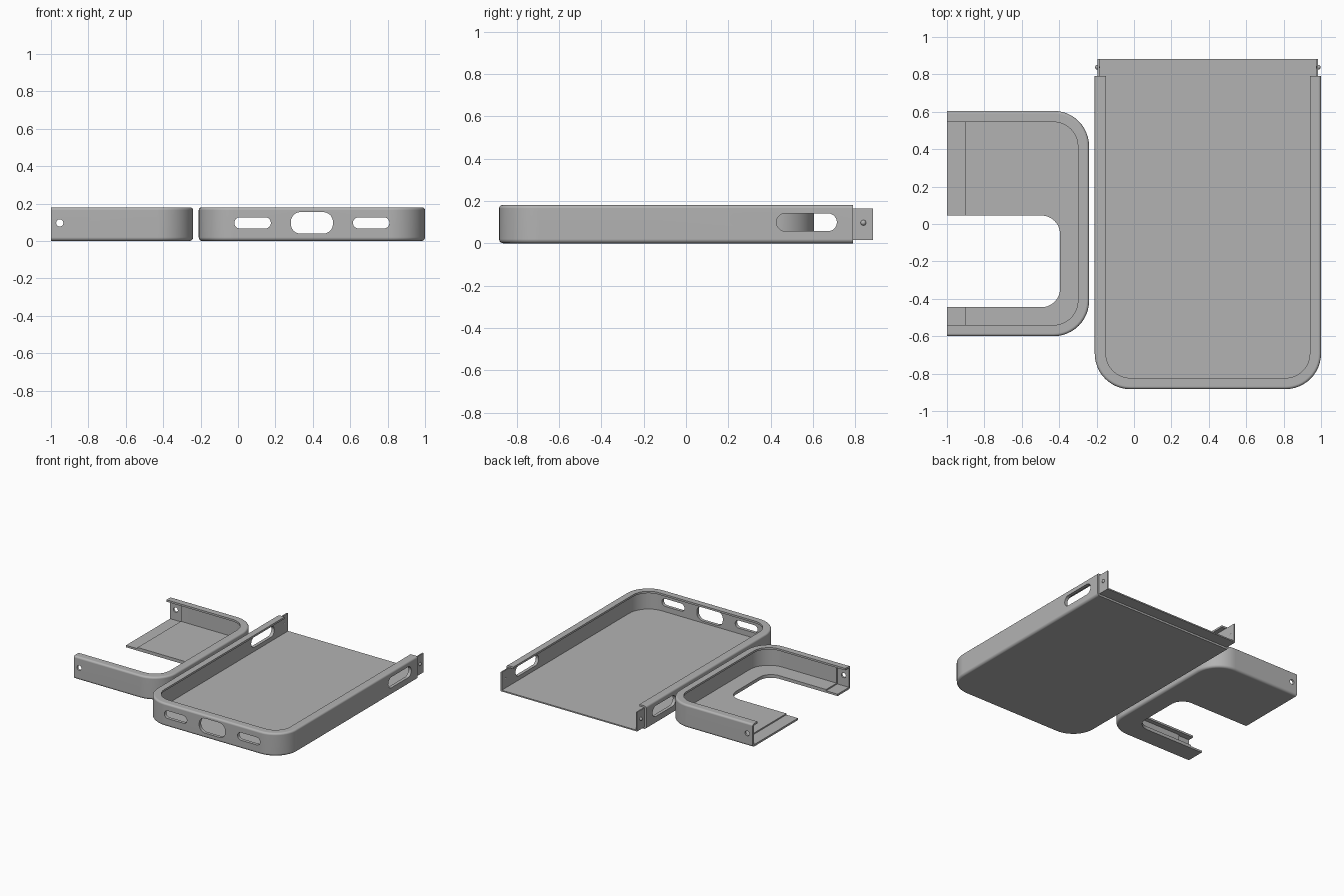
import bpy, bmesh
from math import pi, cos, sin
from mathutils import Matrix

cube = bpy.data.objects.get("Cube")
if cube:
    bpy.data.objects.remove(cube)

HEIGHT, RADIUS = 0.18, 0.19
FLOOR, STEP, LIP_UNDER, WALL, LIP = 0.025, 0.015, 0.165, 0.025, 0.06

grey = bpy.data.materials.new("plain grey")
grey.use_nodes = True
grey.diffuse_color = (0.45, 0.45, 0.45, 1)
grey.node_tree.nodes["Principled BSDF"].inputs["Base Color"].default_value = (0.45, 0.45, 0.45, 1)


def finish_mesh(name, bm):
    bmesh.ops.remove_doubles(bm, verts=bm.verts, dist=0.00005)
    bmesh.ops.recalc_face_normals(bm, faces=bm.faces)
    mesh = bpy.data.meshes.new(name)
    bm.to_mesh(mesh)
    bm.free()
    mesh.materials.append(grey)
    obj = bpy.data.objects.new(name, mesh)
    bpy.context.collection.objects.link(obj)
    return obj


def arc(cx, cy, r, start, steps=12):
    return [(cx + r * cos(start + pi / 2 * i / steps), cy + r * sin(start + pi / 2 * i / steps))
            for i in range(steps + 1)]


def rounded_rect(w, h, r):
    a, b = w / 2 - r, h / 2 - r
    corners = [(a, b), (-a, b), (-a, -b), (a, -b)]
    return [p for i, (x, y) in enumerate(corners) for p in arc(x, y, r, i * pi / 2)]


def prism(name, points, depth, matrix):
    """Outline extruded symmetrically along its local z."""
    bm = bmesh.new()
    rings = [[bm.verts.new((x, y, z)) for x, y in points] for z in (-depth / 2, depth / 2)]
    n = len(points)
    for i in range(n):
        j = (i + 1) % n
        bm.faces.new((rings[0][i], rings[0][j], rings[1][j], rings[1][i]))
    bm.faces.new(rings[0])
    bm.faces.new(rings[1])
    bm.transform(matrix)
    return finish_mesh(name, bm)


def shell(name, x0, x1, closed_y, open_y, matrix=Matrix()):
    """Floor, wall and overhanging lip around three sides, open towards +y."""
    section = [(0.02 - 0.02 * sin(a), 0.02 - 0.02 * cos(a)) for a in [i * pi / 10 for i in range(6)]]
    section += [(0.015 - 0.015 * cos(a), HEIGHT - 0.015 + 0.015 * sin(a)) for a in [i * pi / 10 for i in range(6)]]
    section += [(LIP, HEIGHT), (LIP, LIP_UNDER), (WALL, LIP_UNDER), (WALL, FLOOR)]
    bm = bmesh.new()
    rings = []
    for inset, z in section:
        r = RADIUS - inset
        path = [(x0 + inset, open_y)]
        path += arc(x0 + RADIUS, closed_y + RADIUS, r, pi)
        path += arc(x1 - RADIUS, closed_y + RADIUS, r, 1.5 * pi)
        path += [(x1 - inset, open_y)]
        rings.append([bm.verts.new((x, y, z)) for x, y in path])
    for a, b in zip(rings, rings[1:]):
        for i in range(len(a) - 1):
            bm.faces.new((a[i], a[i + 1], b[i + 1], b[i]))
    bm.faces.new(rings[0])
    bm.faces.new(rings[-1])
    bm.faces.new([r[0] for r in rings] + [r[-1] for r in reversed(rings)])
    bm.transform(matrix)
    return finish_mesh(name, bm)


def cut(obj, cutters):
    bpy.context.view_layer.objects.active = obj
    for cutter in cutters:
        mod = obj.modifiers.new("cut", "BOOLEAN")
        mod.operation, mod.solver, mod.object = "DIFFERENCE", "EXACT", cutter
        bpy.ops.object.modifier_apply(modifier=mod.name)
        bpy.data.objects.remove(cutter)


def smooth(obj):
    bpy.ops.object.select_all(action="DESELECT")
    obj.select_set(True)
    bpy.context.view_layer.objects.active = obj
    bpy.ops.object.shade_smooth_by_angle(angle=pi / 6)
    mod = obj.modifiers.new("flat face normals", "WEIGHTED_NORMAL")
    mod.keep_sharp = True


along_y = Matrix.Rotation(pi / 2, 4, "X")
along_x = Matrix.Rotation(pi / 2, 4, "Z") @ along_y

# Long tray with port slots in the closed end and a slot in each side
X0, X1, END, TIP = -0.21, 1.0, 0.79, 0.883
tray = shell("tray", X0, X1, -0.883, END)
slots = []
for x, w, h, r in ((0.078, 0.195, 0.06, 0.0299), (0.395, 0.225, 0.115, 0.052), (0.712, 0.195, 0.06, 0.0299)):
    slots.append(prism("port_cutter", rounded_rect(w, h, r), 0.2,
                       Matrix.Translation((x, -0.85, 0.097)) @ along_y))
slots.append(prism("side_cutter", rounded_rect(0.285, 0.084, 0.0419), 1.5,
                   Matrix.Translation((0.395, 0.57, 0.099)) @ along_x))
cut(tray, slots)
smooth(tray)

# Thin tongue that plugs into the cap
a, b, c, d = X0 + STEP, X0 + WALL, X1 - WALL, X1 - STEP
channel = [(a, STEP), (d, STEP), (d, LIP_UNDER), (c, LIP_UNDER),
           (c, FLOOR), (b, FLOOR), (b, LIP_UNDER), (a, LIP_UNDER)]
prism("tongue", channel, TIP - END, Matrix.Translation((0, (END + TIP) / 2, 0)) @ along_y)

# Snap knobs on the tongue
for side, x in (("right", a), ("left", d)):
    bm = bmesh.new()
    bmesh.ops.create_uvsphere(bm, u_segments=20, v_segments=12, radius=0.013)
    bm.transform(Matrix.Translation((x, 0.838, 0.097)))
    smooth(finish_mesh("snap_knob_" + side, bm))

# Short cap, open towards -x, with a window in its floor
cap = shell("cap", -0.6, 0.605, 0.24, 1.0, Matrix.Rotation(pi / 2, 4, "Z"))
box = rounded_rect(0.2, 1.205 - 2 * STEP, 0.0001)
recess = prism("recess_cutter", box, LIP_UNDER - STEP,
               Matrix.Translation((-1.0, 0.0025, (LIP_UNDER + STEP) / 2)))
window = prism("window_cutter", rounded_rect(0.905, 0.49, 0.1), 0.2,
               Matrix.Translation((-0.8475, -0.2, 0)))
snap = prism("snap_cutter", rounded_rect(0.038, 0.038, 0.0189), 1.5,
             Matrix.Translation((-0.953, 0, 0.097)) @ along_y)
cut(cap, [recess, window, snap])
smooth(cap)
